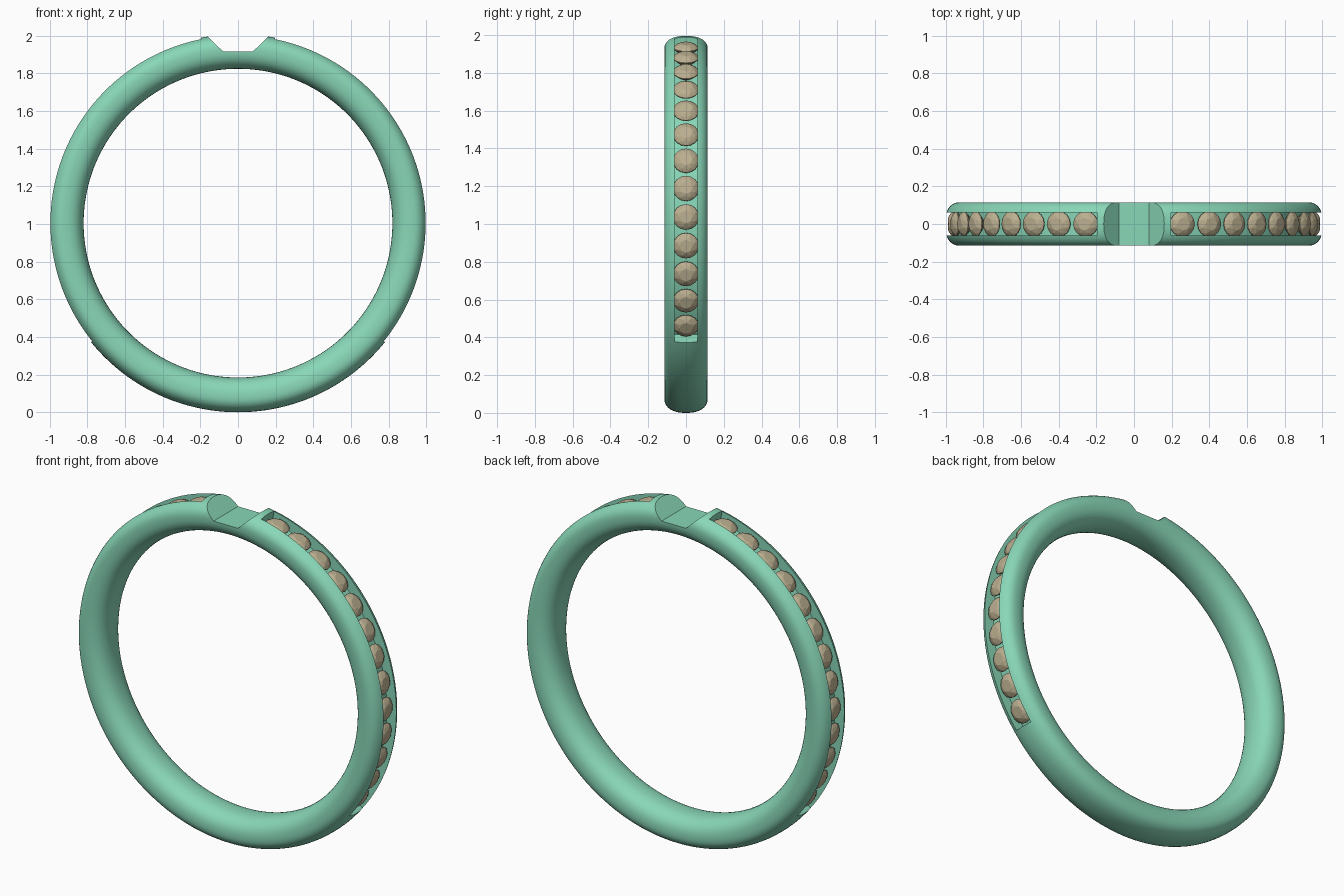
import bpy, bmesh
from math import sin, cos, pi, radians, copysign
from mathutils import Matrix

if "Cube" in bpy.data.objects:
    bpy.data.objects.remove(bpy.data.objects["Cube"])

CZ = 1.0045        # ring centre height


def material(name, rgb):
    m = bpy.data.materials.new(name)
    m.diffuse_color = (*rgb, 1)
    m.use_nodes = True
    m.node_tree.nodes["Principled BSDF"].inputs["Base Color"].default_value = m.diffuse_color
    return m


def to_object(bm, name, mat=None):
    bmesh.ops.recalc_face_normals(bm, faces=bm.faces)
    me = bpy.data.meshes.new(name)
    bm.to_mesh(me)
    bm.free()
    ob = bpy.data.objects.new(name, me)
    bpy.context.collection.objects.link(ob)
    if mat:
        me.materials.append(mat)
    return ob


def polar(r, y, a):
    # a is measured from the top of the ring towards +x
    return (r * sin(a), y, CZ + r * cos(a))


def sweep(profile, a0, a1, steps, closed=False):
    # sweep an (r, y) profile around the ring axis
    bm = bmesh.new()
    count = steps if closed else steps + 1
    rings = [[bm.verts.new(polar(r, y, a0 + (a1 - a0) * i / steps)) for r, y in profile]
             for i in range(count)]
    n = len(profile)
    for i in range(steps):
        p, q = rings[i], rings[(i + 1) % count]
        for j in range(n):
            k = (j + 1) % n
            bm.faces.new((p[j], p[k], q[k], q[j]))
    if not closed:
        bm.faces.new(rings[0])
        bm.faces.new(rings[-1])
    return bm


def spow(v, p):
    return copysign(abs(v) ** p, v)


green = material("band_green", (0.25, 0.68, 0.48))
tan = material("stone_tan", (0.50, 0.43, 0.28))

# Band with a softly squared oval section
section = []
for i in range(40):
    t = 2 * pi * i / 40
    depth = 0.0795 if cos(t) > 0 else 0.105
    section.append((0.925 + depth * spow(cos(t), 0.85), 0.115 * spow(sin(t), 0.85)))
band = to_object(sweep(section, 0, 2 * pi, 160, True), "ring_band", green)

# Cutters: stone channels on both sides
cutters = []
box = [(0.935, -0.06), (1.05, -0.06), (1.05, 0.06), (0.935, 0.06)]
for side, label in ((1, "right"), (-1, "left")):
    cutters.append(to_object(sweep(box, side * radians(11.3), side * radians(129), 80),
                             label + "_channel_cutter"))

# Cutter: sloped seat notch at the top
bm = bmesh.new()
outline = [(-0.08, 1.917), (0.08, 1.917), (0.165, 2.0), (0.267, 2.1), (-0.267, 2.1), (-0.165, 2.0)]
face = bm.faces.new([bm.verts.new((x, -0.2, z)) for x, z in outline])
ext = bmesh.ops.extrude_face_region(bm, geom=[face])
bmesh.ops.translate(bm, vec=(0, 0.4, 0), verts=[v for v in ext["geom"] if isinstance(v, bmesh.types.BMVert)])
cutters.append(to_object(bm, "seat_notch_cutter"))

bpy.context.view_layer.objects.active = band
for c in cutters:
    mod = band.modifiers.new("cut", "BOOLEAN")
    mod.operation = "DIFFERENCE"
    mod.solver = "EXACT"
    mod.object = c
    bpy.ops.object.modifier_apply(modifier=mod.name)
for c in cutters:
    bpy.data.objects.remove(c)
band.select_set(True)
bpy.ops.object.shade_smooth_by_angle(angle=radians(30))

# Faceted round stone, shared by every setting
bm = bmesh.new()
for n, r, z, off in ((8, 0.034, 0.0, 0), (8, 0.054, -0.010, 0.5), (16, 0.068, -0.024, 0), (16, 0.068, -0.029, 0)):
    for i in range(n):
        a = 2 * pi * (i + off) / n
        bm.verts.new((r * cos(a), r * sin(a), z))
bm.verts.new((0, 0, -0.085))
bmesh.ops.convex_hull(bm, input=bm.verts)
bmesh.ops.dissolve_limit(bm, angle_limit=radians(1), verts=bm.verts, edges=bm.edges)
stone = to_object(bm, "stone_right_1", tan)
stone_mesh = stone.data
bpy.data.objects.remove(stone)

# Thirteen stones along each channel
for side, label in ((1, "right"), (-1, "left")):
    for i in range(13):
        a = side * radians(15.5 + 9.07 * i)
        ob = bpy.data.objects.new(f"stone_{label}_{i + 1}", stone_mesh)
        bpy.context.collection.objects.link(ob)
        ob.matrix_world = Matrix.Translation(polar(0.988, 0, a)) @ Matrix.Rotation(a, 4, "Y")
